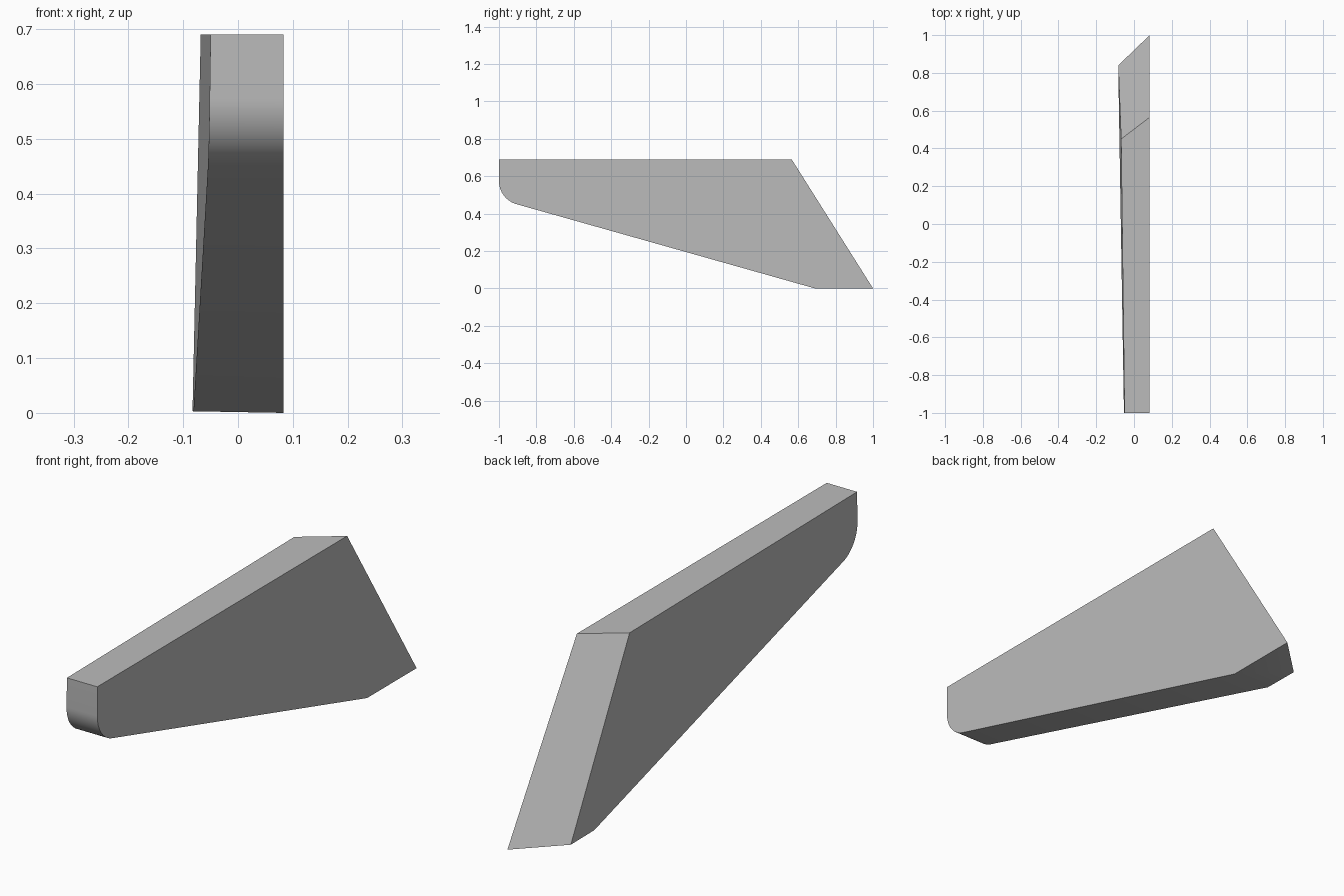
import bpy, bmesh, math

cube = bpy.data.objects.get("Cube")
if cube:
    bpy.data.objects.remove(cube)

LEFT_X, TOP = 0.083, 0.69

# Plain grey material
grey = bpy.data.materials.new("plain grey")
grey.use_nodes = True
colour = (0.5, 0.5, 0.5, 1)
grey.diffuse_color = colour
grey.node_tree.nodes["Principled BSDF"].inputs["Base Color"].default_value = colour


def right_x(y, z):
    """The tapered right side is one slanted plane."""
    return -0.0624 - 0.0124 * (y - 0) + 0.0148 * (z - TOP)


# Side profile (y, z): rounded nose, sloping underside, short foot
slope = math.atan2(0.477, 1.69)
tangent = 0.097
radius = tangent * math.tan((math.pi / 2 + slope) / 2)
nose = []
steps = 16
for i in range(steps + 1):
    a = math.pi + (math.pi / 2 - slope) * i / steps
    nose.append((-1 + radius + radius * math.cos(a),
                 0.477 + tangent + radius * math.sin(a)))
shared = [(-1, TOP)] + nose
left_profile = shared + [(0.69, 0), (1, 0), (0.565, TOP)]
right_profile = shared + [(0.69, 0.003), (0.84, 0.003), (0.45, TOP)]

# Wedge body: two side faces joined by a rim of quads
bm = bmesh.new()
left = [bm.verts.new((LEFT_X, y, z)) for y, z in left_profile]
right = [bm.verts.new((right_x(y, z), y, z)) for y, z in right_profile]
bm.faces.new(left)
bm.faces.new(right[::-1])
count = len(left)
for i in range(count):
    j = (i + 1) % count
    bm.faces.new((left[i], right[i], right[j], left[j]))
bmesh.ops.recalc_face_normals(bm, faces=bm.faces)

mesh = bpy.data.meshes.new("wedge_body")
bm.to_mesh(mesh)
bm.free()
mesh.materials.append(grey)
body = bpy.data.objects.new("wedge_body", mesh)
bpy.context.collection.objects.link(body)

# Smooth nose and underside, sharp outer edges
bpy.ops.object.select_all(action="DESELECT")
body.select_set(True)
bpy.context.view_layer.objects.active = body
bpy.ops.object.shade_smooth_by_angle(angle=math.radians(30))
